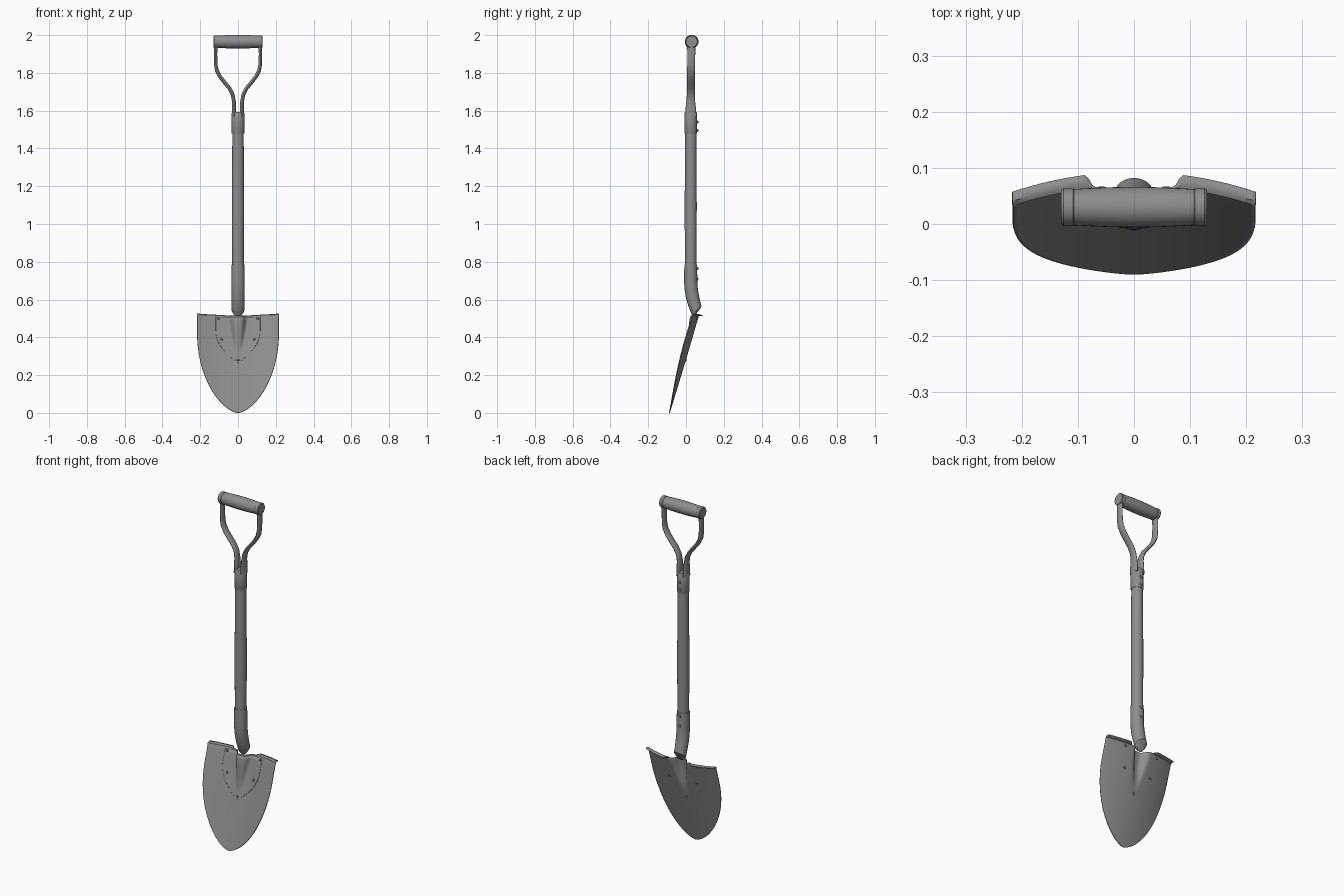
import bpy, bmesh, math
from mathutils import Vector

cube = bpy.data.objects.get("Cube")
if cube:
    bpy.data.objects.remove(cube, do_unlink=True)

steel = bpy.data.materials.new("grey steel")
steel.use_nodes = True
GREY = (0.27, 0.27, 0.27, 1)
steel.diffuse_color = GREY
steel.node_tree.nodes["Principled BSDF"].inputs["Base Color"].default_value = GREY

SHAFT_Y = 0.025
GRIP = Vector((0, 0.03, 1.965))


def finish(name, bm, thickness=0):
    """Turn a bmesh into a smooth shaded object, optionally thickened."""
    bmesh.ops.recalc_face_normals(bm, faces=bm.faces)
    mesh = bpy.data.meshes.new(name)
    bm.to_mesh(mesh)
    bm.free()
    mesh.materials.append(steel)
    obj = bpy.data.objects.new(name, mesh)
    bpy.context.collection.objects.link(obj)
    if thickness:
        mod = obj.modifiers.new("thickness", "SOLIDIFY")
        mod.thickness = thickness
        mod.offset = 0
    bpy.ops.object.select_all(action="DESELECT")
    obj.select_set(True)
    bpy.context.view_layer.objects.active = obj
    bpy.ops.object.shade_smooth_by_angle(angle=math.radians(35))
    return obj


def skin(bm, rows, closed):
    """Bridge neighbouring rows of vertices with quads."""
    for a, b in zip(rows, rows[1:]):
        n = len(a)
        for i in range(n if closed else n - 1):
            j = (i + 1) % n
            bm.faces.new((a[i], a[j], b[j], b[i]))


def tube(name, rings, sides=32):
    """Capped tube through elliptical rings given as (centre, axis, axis)."""
    bm = bmesh.new()
    angles = [math.tau * i / sides for i in range(sides)]
    rows = [[bm.verts.new(Vector(c) + Vector(u) * math.cos(a) + Vector(v) * math.sin(a))
             for a in angles] for c, u, v in rings]
    skin(bm, rows, True)
    bm.faces.new(rows[0])
    bm.faces.new(rows[-1])
    return finish(name, bm)


def upright(name, profile):
    """Turned part around the shaft axis from (radius, height) pairs."""
    return tube(name, [((0, SHAFT_Y, z), (r, 0, 0), (0, r, 0)) for r, z in profile])


def crosswise(name, profile):
    """Turned part around the grip axis from (x, radius) pairs."""
    return tube(name, [(GRIP + Vector((x, 0, 0)), (0, r, 0), (0, 0, r)) for x, r in profile])


def rivet(name, x, y, z, radius, depth):
    """Small domed stud lying along y."""
    profile = ((-1, 0.6), (-0.7, 1), (0.7, 1), (1, 0.6))
    return tube(name, [((x, y + s * depth / 2, z), (radius * k, 0, 0), (0, 0, radius * k))
                       for s, k in profile], 12)


def smooth(a, b, t):
    t = min(max((t - a) / (b - a), 0), 1)
    return t * t * (3 - 2 * t)


def dish(x, z):
    """Depth of the scooped blade, with the pressed ridge below the socket."""
    base = -0.088 + 0.158 * z / 0.52 - 0.035 * (x / 0.215) ** 2
    fade = smooth(0.29, 0.53, z)
    width = 0.012 + 0.02 * fade
    return base - 0.042 * fade * math.exp(-(x / width) ** 4 * 0.5)


def rounded(z, bottom, height, width, power):
    """Half width of a shield outline at a height."""
    s = max(1 - (z - bottom) / height, 0)
    return max(width * (1 - s * s) ** power, 0.002)


def sheet_row(bm, z, half, back=0, rise=0, columns=64):
    row = []
    for i in range(columns + 1):
        x = half * (2 * i / columns - 1)
        lip = smooth(0.068, 0.088, abs(x))
        y = dish(x, z) + back * lip
        row.append(bm.verts.new((x, y, z + rise + rise * 2 * (x / 0.216) ** 2)))
    return row


# Blade with foot treads folded backwards along the top
bm = bmesh.new()
rows = []
for i in range(33):
    z = 0.51 * (i / 32) ** 1.8
    rows.append(sheet_row(bm, z, rounded(z, 0, 0.42, 0.216, 0.62)))
for back, rise in ((0.003, 0.003), (0.010, 0.0045), (0.026, 0.004)):
    rows.append(sheet_row(bm, 0.51, 0.217, back, rise))
skin(bm, rows, False)
finish("blade", bm, 0.005)

# Shield shaped reinforcing plate on the front of the blade
bm = bmesh.new()
rows = []
for i in range(21):
    z = 0.265 + 0.243 * (i / 20) ** 1.5
    rows.append(sheet_row(bm, z, rounded(z, 0.265, 0.17, 0.118, 0.95)))
for row in rows:
    for v in row:
        v.co.y -= 0.0025
skin(bm, rows, False)
finish("reinforcing_plate", bm, 0.003)

# Rivets through the plate and blade
for x, z in ((-0.105, 0.5), (0.105, 0.5), (-0.085, 0.39), (0.085, 0.39), (0, 0.28)):
    rivet("blade_rivet", x, dish(x, z) - 0.001, z, 0.007, 0.014)

# Bent lower socket, cut off at a slant behind the blade
bends = ((0.025, 0.785, 0, 0.034), (0.025, 0.69, 0, 0.035), (0.027, 0.66, 6, 0.035),
         (0.033, 0.62, 14, 0.035), (0.043, 0.58, 24, 0.034), (0.056, 0.543, 40, 0.034),
         (0.055, 0.525, 52, 0.022))
tube("lower_socket", [((0, y, z), (r, 0, 0),
                       (0, r * math.cos(math.radians(t)), r * math.sin(math.radians(t))))
                      for y, z, t, r in bends])

# Shaft and upper socket
upright("shaft", ((0.031, 0.75), (0.032, 1.1), (0.03, 1.5)))
upright("upper_socket", ((0.032, 1.478), (0.034, 1.482), (0.034, 1.585), (0.031, 1.592)))
for z in (0.765, 0.71, 1.54, 1.495):
    rivet("socket_rivet", 0, SHAFT_Y + 0.034, z, 0.008, 0.012)

# Forked arms: centre x, z, half thickness and half depth
fork = ((0.021, 1.57, 0.012, 0.03), (0.021, 1.61, 0.011, 0.028), (0.022, 1.65, 0.01, 0.023),
        (0.028, 1.685, 0.01, 0.021), (0.045, 1.718, 0.01, 0.021), (0.07, 1.748, 0.01, 0.021),
        (0.095, 1.78, 0.01, 0.021), (0.112, 1.812, 0.01, 0.021), (0.118, 1.845, 0.009, 0.021),
        (0.119, 1.9, 0.009, 0.021), (0.118, 1.96, 0.01, 0.022))
for side, word in ((1, "left"), (-1, "right")):
    rings = []
    for i, (x, z, a, b) in enumerate(fork):
        p, q = fork[max(i - 1, 0)], fork[min(i + 1, len(fork) - 1)]
        along = Vector((q[0] - p[0], 0, q[1] - p[1])).normalized()
        across = Vector((side * along.z, 0, -along.x)) * a
        y = SHAFT_Y + 0.003 * smooth(1.6, 1.9, z)
        rings.append(((side * x, y, z), across, (0, b, 0)))
    tube(word + "_arm", rings, 20)
    crosswise(word + "_end_cap", [(side * x, r) for x, r in (
        (0.106, 0.031), (0.109, 0.0335), (0.126, 0.0335), (0.13, 0.03))])

# Barrel shaped grip
crosswise("grip", [(0.108 * k / 8, 0.036 - 0.004 * (k / 8) ** 2) for k in range(-8, 9)])
